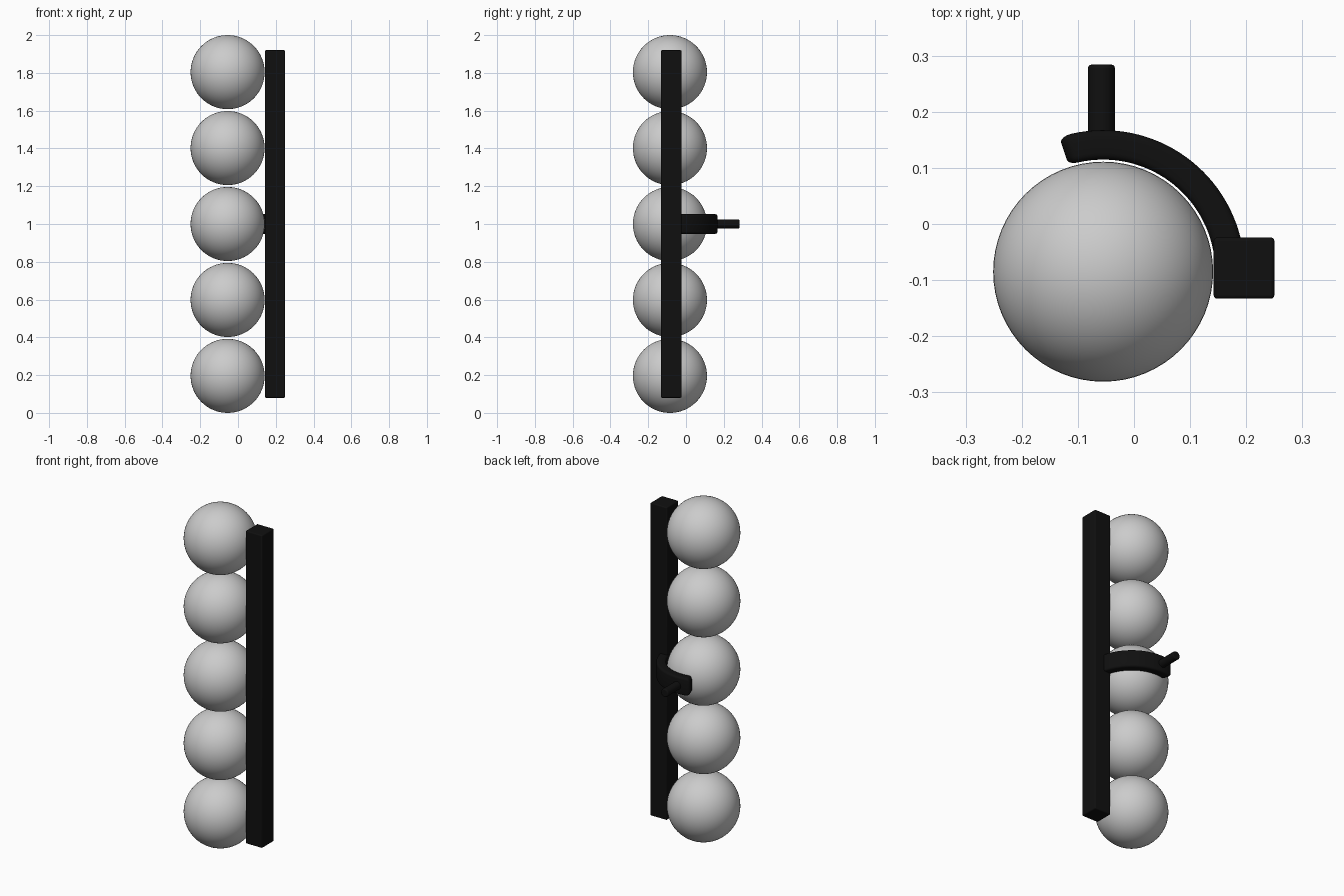
import bpy, bmesh, math
from math import sin, cos, radians, pi

if "Cube" in bpy.data.objects:
    bpy.data.objects.remove(bpy.data.objects["Cube"])

CX, CY, R = -0.055, -0.085, 0.196      # ball column axis and ball radius

black = bpy.data.materials.new("black")
black.diffuse_color = (0.005, 0.005, 0.005, 1)
black.use_nodes = True
black.node_tree.nodes["Principled BSDF"].inputs["Base Color"].default_value = black.diffuse_color


def finish(ob, name, mat=None, bevel=0, angle=35):
    ob.name = name
    if mat:
        ob.data.materials.append(mat)
    if bevel:
        m = ob.modifiers.new("bevel", 'BEVEL')
        m.width, m.segments, m.limit_method = bevel, 3, 'ANGLE'
    bpy.ops.object.select_all(action='DESELECT')
    ob.select_set(True)
    bpy.context.view_layer.objects.active = ob
    bpy.ops.object.shade_smooth_by_angle(angle=radians(angle))


# Column of five balls
for i in range(5):
    z = R + i * (2 - 2 * R) / 4
    bpy.ops.mesh.primitive_uv_sphere_add(segments=64, ring_count=32, radius=R,
                                         location=(CX, CY, z))
    finish(bpy.context.object, f"ball_{i + 1}")

# Upright square bar beside the balls
bpy.ops.mesh.primitive_cube_add(size=1, location=(0.196, -0.0785, 1.0))
bar = bpy.context.object
bar.scale = (0.108, 0.109, 1.84)
bpy.ops.object.transform_apply(location=False, rotation=False, scale=True)
finish(bar, "upright_bar", black, 0.006)


# Curved arm: rounded-rectangle section swept round the middle ball
def section(half_w, half_h, r=0.012, n=4):
    pts = []
    for k, (sx, sy) in enumerate([(1, 1), (-1, 1), (-1, -1), (1, -1)]):
        for j in range(n + 1):
            a = k * pi / 2 + j * pi / 2 / n
            pts.append((sx * (half_w - r) + r * cos(a),
                        sy * (half_h - r) + r * sin(a)))
    return pts


MID, HW, HH, END = 0.226, 0.0262, 0.052, 108.0
cap = 0.02 / MID * 180 / pi
stations = [(5 + (END - cap - 5) * i / 32, HW, HH) for i in range(32)]
for i in range(7):                      # rounded free end
    t = i * pi / 12
    stations.append((END - cap * (1 - sin(t)), HW - 0.01 * (1 - cos(t)),
                     HH - 0.03 * (1 - cos(t))))

bm = bmesh.new()
rings = []
for ang, hw, hh in stations:
    a = radians(ang)
    rings.append([bm.verts.new((CX + (MID + u) * cos(a), CY + (MID + u) * sin(a), 1 + v))
                  for u, v in section(hw, hh)])
for p, q in zip(rings, rings[1:]):
    for j in range(len(p)):
        k = (j + 1) % len(p)
        bm.faces.new((p[j], p[k], q[k], q[j]))
bm.faces.new(rings[0])
bm.faces.new(rings[-1])
bmesh.ops.recalc_face_normals(bm, faces=bm.faces)
me = bpy.data.meshes.new("curved_arm")
bm.to_mesh(me)
bm.free()
arm = bpy.data.objects.new("curved_arm", me)
bpy.context.collection.objects.link(arm)
finish(arm, "curved_arm", black)

# Round peg pointing back from the arm
bpy.ops.mesh.primitive_cylinder_add(vertices=32, radius=0.024, depth=0.14,
                                    location=(-0.058, 0.214, 1.0),
                                    rotation=(pi / 2, 0, 0))
finish(bpy.context.object, "peg", black, 0.006)
